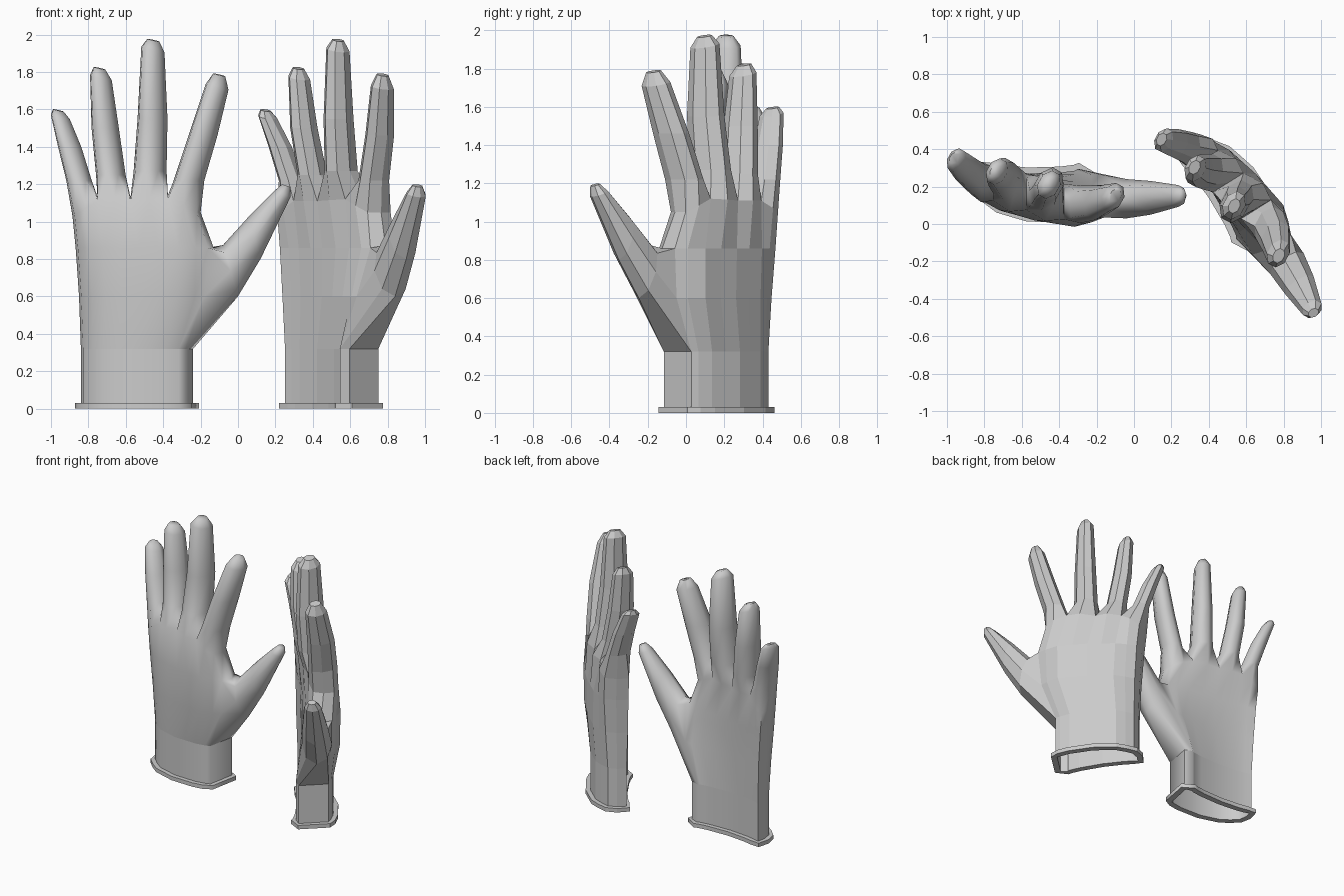
import bpy, bmesh, math
from mathutils import Vector, Matrix

if "Cube" in bpy.data.objects:
    bpy.data.objects.remove(bpy.data.objects["Cube"])

# Palm sections: left u, right u, back depths and palm depths at the five web lines,
# then thumb-side insets (back, palm) and position of the side point between them
CUFF = (-.84, -.24, [.18, .09, .045, .04, .065], [.31, .285, .27, .275, .295], .04, .06, .9)
LOW = (-.85, -.14, [.165, .07, .02, -.01, .05], [.32, .285, .265, .265, .265], .04, .04, .5)
HIGH = (-.868, -.13, [.155, .075, .02, -.015, .035], [.325, .29, .26, .225, .19], .03, .03, .5)
TOP = (-.885, -.20, [.16, .11, .06, .01, .025], [.33, .305, .265, .215, .17], .02, .02, .5)
WEB_T = [0, .197, .453, .745, 1]
WEB_Z = [1.03, 1.11, 1.11, 1.12, 1.05]

# Finger rings: u, v, z, radius
FINGERS = [
    [(-.85, .255, 1.22, .068), (-.90, .295, 1.4, .062), (-.95, .343, 1.56, .051), (-.96, .35, 1.595, .028)],
    [(-.68, .23, 1.25, .079), (-.71, .265, 1.5, .073), (-.733, .28, 1.77, .058), (-.74, .28, 1.82, .031)],
    [(-.47, .18, 1.27, .088), (-.457, .205, 1.55, .08), (-.455, .21, 1.92, .062), (-.452, .21, 1.97, .032)],
    [(-.262, .105, 1.22, .082), (-.187, .115, 1.46, .077), (-.112, .145, 1.72, .061), (-.10, .15, 1.785, .032)],
]
# Thumb rings: upper (u, z), lower (u, z), v, half thickness
THUMB = [
    ((-.08, .875), (0, .60), .135, .105),
    ((.06, 1.03), (.12, .80), .14, .09),
    ((.195, 1.165), (.28, 1.13), .15, .058),
    ((.235, 1.20), (.28, 1.185), .155, .03),
]


def spread(vals):
    """Insert a midpoint between neighbouring values (5 -> 9)."""
    out = [vals[0]]
    for a, b in zip(vals, vals[1:]):
        out += [(a + b) / 2, b]
    return out


def section(sec, z):
    """20-point outline: back 0-8, thumb side 9, palm 10-18, outer side 19."""
    ul, ur, back, palm, inset_b, inset_p, side = sec
    us = spread([ul + (ur - ul) * t for t in WEB_T])
    us[0] += .012
    b, p = spread(back), spread(palm)
    zs = z if isinstance(z, list) else [z] * 9
    ub, up = us[:8] + [ur - inset_b], us[:8] + [ur - inset_p]
    pts = [Vector((ub[i], b[i], zs[i])) for i in range(9)]
    pts.append(Vector((ur, b[8] + (p[8] - b[8]) * side, zs[8])))
    pts += [Vector((up[i], p[i], zs[i])) for i in range(8, -1, -1)]
    pts.append(Vector((ul, (b[0] + p[0]) / 2, zs[0])))
    return pts


def offset(pts, d):
    out = []
    for i, p in enumerate(pts):
        t = (pts[(i + 1) % len(pts)] - pts[i - 1]).normalized()
        out.append(p + Vector((t.y, -t.x, 0)) * d)
    return out


def chain(bm, base, rings):
    """Tube from a ring of existing vertices through new rings, capped."""
    for ring in rings:
        new = [bm.verts.new(c) for c in ring]
        n = len(new)
        for i in range(n):
            j = (i + 1) % n
            bm.faces.new((base[i], base[j], new[j], new[i]))
        base = new
    bm.faces.new(base)


def octagon(c, a, b):
    return [c + a * math.cos(k * math.pi / 4) + b * math.sin(k * math.pi / 4) for k in range(8)]


def finger_ring(u, v, z, s, tilt):
    return octagon(Vector((u, v, z)), Vector((s, 0, s * tilt)), Vector((s * .28, s * 1.22, 0)))


def glove(name, matrix, smooth):
    bm = bmesh.new()
    # Lining, rolled rim, cuff and palm
    top = section(TOP, spread(WEB_Z))
    for i in (1, 3, 5, 7):
        top[i] += Vector((0, -.018, 0))
        top[18 - i] += Vector((0, .012, 0))
    for i in (2, 4, 6):
        top[i].y += .015
    levels = [offset(section(CUFF, .32), -.012), offset(section(CUFF, 0), -.012),
              offset(section(CUFF, 0), .032), offset(section(CUFF, .03), .032),
              section(CUFF, .03), section(CUFF, .32), section(LOW, .6),
              section(HIGH, .86), top]
    rows = [[bm.verts.new(p) for p in lv] for lv in levels]
    for r in range(len(rows) - 1):
        for i in range(20):
            if r in (5, 6) and i in (8, 9):
                continue  # thumb opening
            j = (i + 1) % 20
            bm.faces.new((rows[r][i], rows[r][j], rows[r + 1][j], rows[r + 1][i]))
    # Crisp line where the cuff meets the hand
    for i in range(20):
        e = bm.edges.get((rows[5][i], rows[5][(i + 1) % 20]))
        if e:
            e.smooth = False
    # Fingers
    t = rows[-1]
    back = t[0:9]
    palm = t[10:19][::-1]
    mids = [t[19]]
    for k in (2, 4, 6):
        mids.append(bm.verts.new((back[k].co + palm[k].co) / 2 + Vector((0, 0, .02))))
    mids.append(t[9])
    for f, rings in enumerate(FINGERS):
        l, m, r = 2 * f, 2 * f + 1, 2 * f + 2
        base = [mids[f + 1], palm[r], palm[m], palm[l], mids[f], back[l], back[m], back[r]]
        coords = [finger_ring(*ring, -.25 if i > 1 else 0) for i, ring in enumerate(rings)]
        chain(bm, base, coords)
    # Thumb
    a, b, c = rows[5], rows[6], rows[7]
    base = [a[9], a[10], b[10], c[10], c[9], c[8], b[8], a[8]]
    rings = []
    for (uu, zu), (ulow, zl), v, h in THUMB:
        up, low = Vector((uu, v, zu)), Vector((ulow, v, zl))
        rings.append(octagon((up + low) / 2, (low - up) / 2, Vector((0, h, 0))))
    chain(bm, base, rings)

    bm.transform(matrix)
    bmesh.ops.recalc_face_normals(bm, faces=bm.faces)
    me = bpy.data.meshes.new(name)
    bm.to_mesh(me)
    bm.free()
    ob = bpy.data.objects.new(name, me)
    bpy.context.collection.objects.link(ob)
    if smooth:
        bpy.ops.object.select_all(action='DESELECT')
        ob.select_set(True)
        bpy.context.view_layer.objects.active = ob
        bpy.ops.object.shade_smooth_by_angle(angle=math.radians(72))
    return ob


# Pair: smooth glove, and its mirrored, turned, faceted partner
glove("smooth_glove", Matrix.Identity(4), True)
turn = Matrix.Translation((.954, -.175, 0)) @ Matrix.Rotation(math.radians(-57.9), 4, 'Z') @ Matrix.Diagonal((1, -1, 1, 1))
glove("faceted_glove", turn, False)
